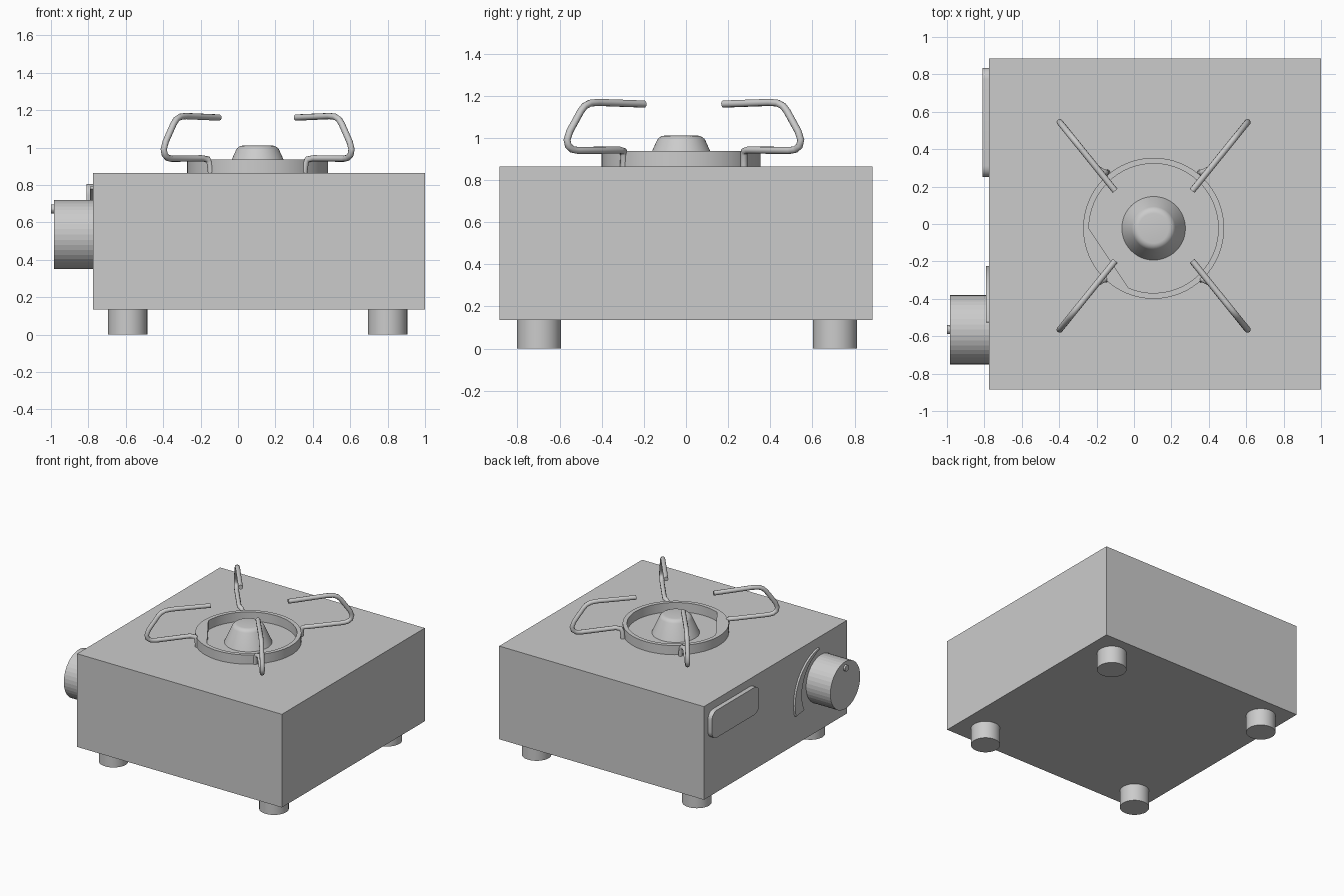
import bpy, bmesh
from math import sin, cos, pi, radians
from mathutils import Matrix, Vector

cube = bpy.data.objects.get("Cube")
if cube:
    bpy.data.objects.remove(cube, do_unlink=True)

grey = bpy.data.materials.new("plain_grey")
grey.use_nodes = True
grey.diffuse_color = (0.6, 0.6, 0.6, 1)
grey.node_tree.nodes["Principled BSDF"].inputs["Base Color"].default_value = (0.6, 0.6, 0.6, 1)

# Lays a flat outline onto the side wall: outline (a, b) becomes (y, z)
WALL = Matrix(((0, 0, 1, 0), (1, 0, 0, 0), (0, 1, 0, 0), (0, 0, 0, 1)))
BURNER = Vector((0.105, -0.023, 0))


def finish(ob, name, smooth=None):
    ob.name = name
    ob.data.materials.append(grey)
    if smooth:
        bpy.ops.object.select_all(action='DESELECT')
        ob.select_set(True)
        bpy.context.view_layer.objects.active = ob
        bpy.ops.object.shade_smooth_by_angle(angle=radians(smooth))
    return ob


def cylinder(name, radius, depth, loc, rot=(0, 0, 0), sides=32, smooth=None):
    bpy.ops.mesh.primitive_cylinder_add(vertices=sides, radius=radius, depth=depth,
                                        location=loc, rotation=rot)
    return finish(bpy.context.object, name, smooth)


def arc(radius, start, end, count, centre=(0, 0)):
    angles = [radians(start + (end - start) * i / count) for i in range(count + 1)]
    return [(centre[0] + radius * cos(a), centre[1] + radius * sin(a)) for a in angles]


def to_mesh(curve, name, matrix=None, smooth=None):
    ob = bpy.data.objects.new(name, curve)
    bpy.context.collection.objects.link(ob)
    if matrix:
        ob.matrix_world = matrix
    bpy.ops.object.select_all(action='DESELECT')
    ob.select_set(True)
    bpy.context.view_layer.objects.active = ob
    bpy.ops.object.convert(target='MESH')
    return finish(bpy.context.object, name, smooth)


def add_spline(curve, points, cyclic):
    spline = curve.splines.new('POLY')
    spline.points.add(len(points) - 1)
    for p, co in zip(spline.points, points):
        p.co = (*co, 0, 1) if len(co) == 2 else (*co, 1)
    spline.use_cyclic_u = cyclic


def slab(name, outlines, thickness, matrix, smooth=30):
    # Filled outline (later outlines are holes) given a thickness
    curve = bpy.data.curves.new(name, 'CURVE')
    curve.dimensions = '2D'
    curve.fill_mode = 'BOTH'
    curve.extrude = thickness / 2
    for points in outlines:
        add_spline(curve, points, True)
    return to_mesh(curve, name, matrix, smooth)


# Body
bpy.ops.mesh.primitive_cube_add(size=1, location=(0.1125, 0, 0.5))
body = bpy.context.object
body.scale = (1.775, 1.77, 0.73)
finish(body, "body")

# Feet
for x, side in ((-0.59, "right"), (0.8, "left")):
    for y, end in ((-0.697, "front"), (0.707, "back")):
        cylinder(f"foot_{end}_{side}", 0.105, 0.14, (x, y, 0.07), smooth=60)

# Control knob with its pointer pin
cylinder("knob", 0.185, 0.21, (-0.88, -0.565, 0.535), (0, pi / 2, 0), 40)
cylinder("knob_pin", 0.024, 0.025, (-0.9875, -0.565, 0.672), (0, pi / 2, 0), 20)

# Tapered dial scale beside the knob
centre = (-0.567, 0.45)
outer = arc(0.343, -15, 83, 20, centre)
inner = [(centre[0] + (0.24 + 0.09 * i / 20) * cos(a), centre[1] + (0.24 + 0.09 * i / 20) * sin(a))
         for i, a in enumerate(radians(-18 + 101 * k / 20) for k in range(21))]
slab("dial_scale", [outer + inner[::-1]], 0.015, Matrix.Translation((-0.7825, 0, 0)) @ WALL)

# Rounded side plate
r = 0.06
corners = ((0.835 - r, 0.805 - r), (0.25 + r, 0.805 - r), (0.25 + r, 0.59 + r), (0.835 - r, 0.59 + r))
plate = [p for i, c in enumerate(corners) for p in arc(r, 90 * i, 90 * i + 90, 6, c)]
slab("side_plate", [plate], 0.035, Matrix.Translation((-0.7925, 0, 0)) @ WALL)

# Burner ring, its opening cut flat on one side
rim = arc(0.377, 0, 360, 64)[:-1]
opening = arc(0.346, -113, 180, 48)
slab("burner_ring", [rim, opening], 0.072, Matrix.Translation(BURNER + Vector((0, 0, 0.901))))

# Burner cap
bpy.ops.mesh.primitive_cone_add(vertices=48, radius1=0.17, radius2=0.105, depth=0.145,
                                location=BURNER + Vector((0, 0, 0.9375)))
cap = bpy.context.object
bm = bmesh.new()
bm.from_mesh(cap.data)
top_edges = [e for e in bm.edges if all(v.co.z > 0 for v in e.verts)]
bmesh.ops.bevel(bm, geom=top_edges, offset=0.025, segments=4, profile=0.5, affect='EDGES')
bm.to_mesh(cap.data)
bm.free()
finish(cap, "burner_cap", 60)

# Pan supports: bent rods rising from the ring and folding back over it
profile = ((0.30, 0.942), (0.46, 0.94), (0.482, 0.945), (0.497, 0.962), (0.502, 0.99), (0.492, 1.03),
           (0.45, 1.125), (0.435, 1.15), (0.415, 1.164), (0.385, 1.168), (0.206, 1.16))
rod = [(0.25, 0.285, 0.865), (0.257, 0.285, 0.92), (0.267, 0.287, 0.937)]
rod += [(x, 0.18 + (x - 0.2) * 1.24, z) for x, z in profile]
for sx, side in ((-1, "right"), (1, "left")):
    for sy, end in ((-1, "front"), (1, "back")):
        name = f"pan_support_{end}_{side}"
        curve = bpy.data.curves.new(name, 'CURVE')
        curve.dimensions = '3D'
        curve.bevel_depth = 0.017
        curve.bevel_resolution = 3
        curve.use_fill_caps = True
        add_spline(curve, [(sx * x, sy * y, z) for x, y, z in rod], False)
        to_mesh(curve, name, Matrix.Translation((0.105, -0.01, 0)), 50)
